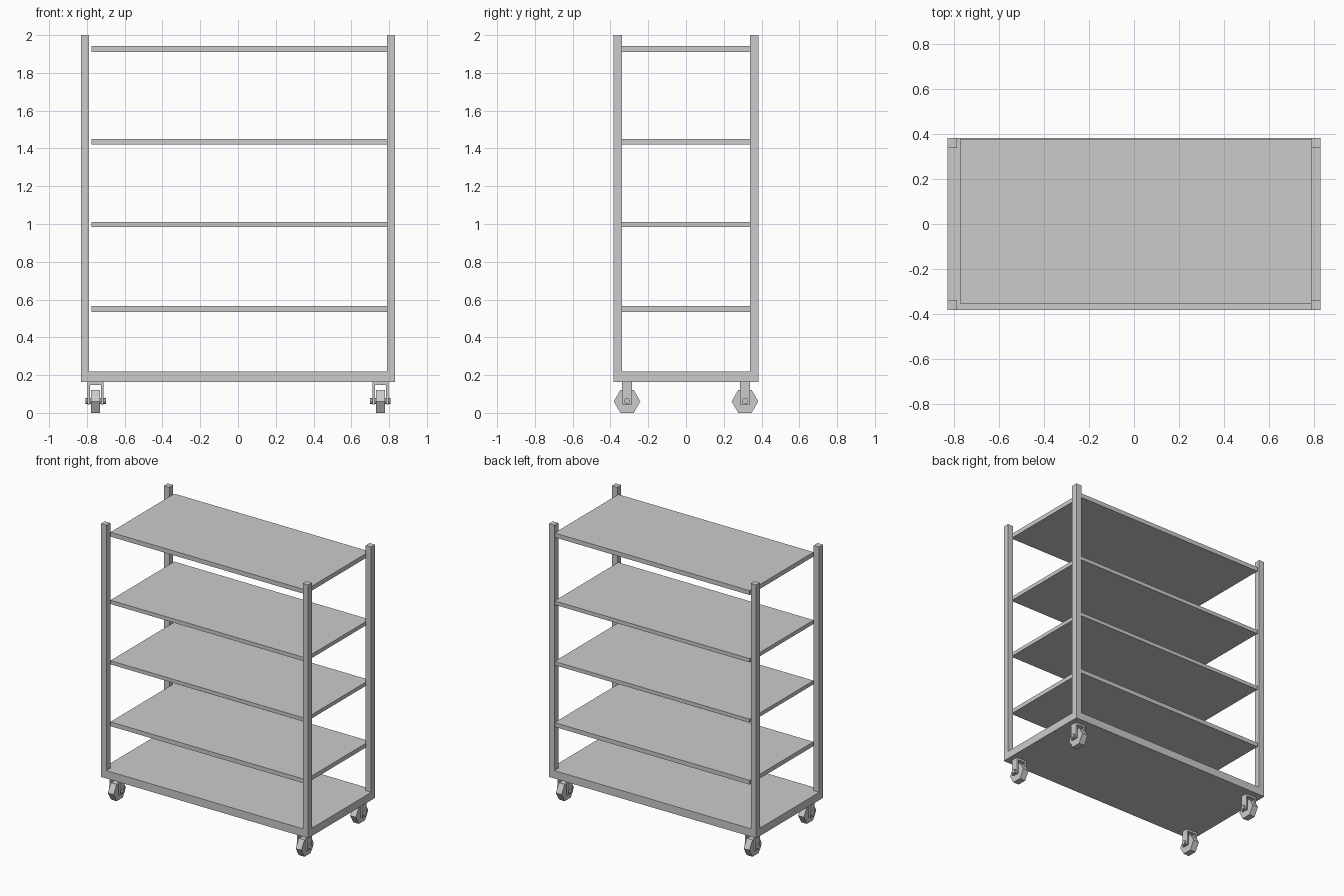
import bpy, bmesh
from math import pi
from mathutils import Matrix, Vector

if "Cube" in bpy.data.objects:
    bpy.data.objects.remove(bpy.data.objects["Cube"])


def make_object(name, bm):
    mesh = bpy.data.meshes.new(name)
    bm.to_mesh(mesh)
    bm.free()
    obj = bpy.data.objects.new(name, mesh)
    bpy.context.collection.objects.link(obj)
    return obj


def box(name, lo, hi):
    bm = bmesh.new()
    lo, hi = Vector(lo), Vector(hi)
    m = Matrix.Translation((lo + hi) / 2) @ Matrix.Diagonal((*(hi - lo), 1))
    bmesh.ops.create_cube(bm, size=1, matrix=m)
    return make_object(name, bm)


def x_cylinder(name, centre, radius, width, sides):
    # cylinder along x, with corners pointing along +y and -y
    bm = bmesh.new()
    bmesh.ops.create_cone(bm, cap_ends=True, segments=sides, radius1=radius,
                          radius2=radius, depth=width)
    m = Matrix.Translation(centre) @ Matrix.Rotation(pi / 2, 4, 'Y')
    bmesh.ops.transform(bm, matrix=m, verts=bm.verts)
    return make_object(name, bm)


HX, HY = 0.832, 0.383      # half footprint
POST = 0.044               # post thickness
BASE_LO, BASE_HI = 0.163, 0.22

# Base platform
box("base_platform", (-HX, -HY, BASE_LO), (HX, HY, BASE_HI))

# Shelves
for i, (lo, hi) in enumerate([(0.535, 0.566), (0.983, 1.010),
                              (1.421, 1.449), (1.910, 1.942)]):
    box(f"shelf_{i + 1}", (-0.776, -0.354, lo), (0.791, 0.378, hi))

for sx, side in ((-1, "left"), (1, "right")):
    for sy, end in ((-1, "front"), (1, "back")):
        tag = f"{end}_{side}"

        # Corner post
        px, py = sx * (HX - POST / 2), sy * (HY - POST / 2)
        box(f"post_{tag}", (px - POST / 2, py - POST / 2, BASE_HI),
            (px + POST / 2, py + POST / 2, 2.0))

        # Caster fork: top bridge and two cheeks
        cx, cy, cz = sx * 0.754, sy * 0.312, 0.061
        box(f"caster_bridge_{tag}", (cx - 0.042, cy - 0.026, 0.148),
            (cx + 0.042, cy + 0.026, BASE_LO))
        for k in (-1, 1):
            fx = cx + k * 0.036
            box(f"caster_cheek_{tag}", (fx - 0.006, cy - 0.026, 0.045),
                (fx + 0.006, cy + 0.026, 0.148))

        # Six-sided wheel and its axle
        x_cylinder(f"caster_wheel_{tag}", (cx, cy, cz), 0.0704, 0.046, 6)
        x_cylinder(f"caster_axle_{tag}", (cx, cy, cz + 0.002), 0.016, 0.108, 8)
